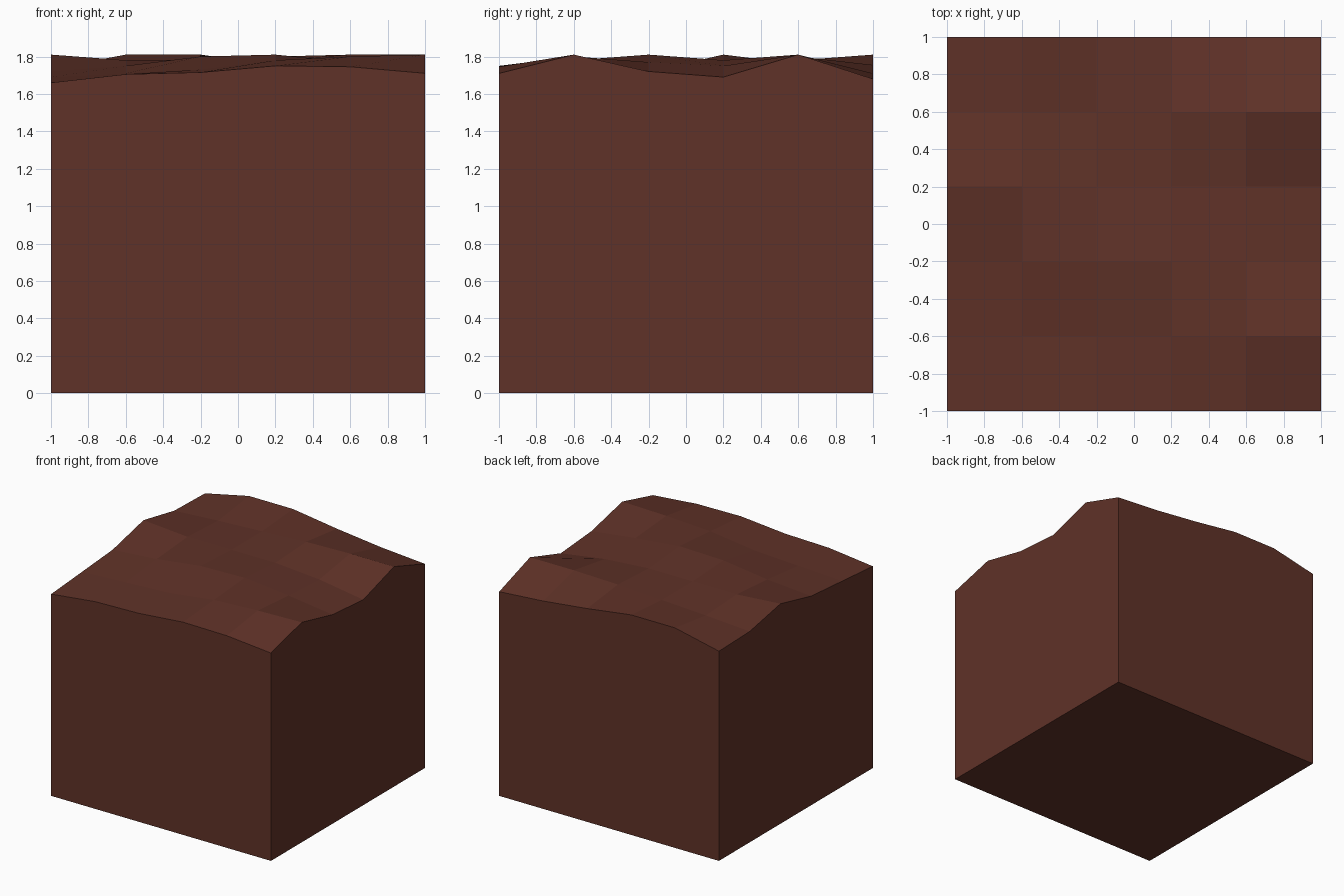
import bpy, bmesh

if "Cube" in bpy.data.objects:
    bpy.data.objects.remove(bpy.data.objects["Cube"])

# Height of the uneven soil surface: rows run front to back, columns left to right
HEIGHTS = [
    [1.66, 1.705, 1.715, 1.75, 1.745, 1.71],
    [1.69, 1.71, 1.73, 1.78, 1.80, 1.81],
    [1.72, 1.75, 1.80, 1.81, 1.77, 1.72],
    [1.81, 1.78, 1.78, 1.78, 1.75, 1.69],
    [1.735, 1.76, 1.78, 1.80, 1.81, 1.81],
    [1.725, 1.81, 1.81, 1.755, 1.71, 1.68],
]
N = len(HEIGHTS)
STEP = 2 / (N - 1)

soil = bpy.data.materials.new("dark brown soil")
soil.diffuse_color = (0.117, 0.032, 0.021, 1)
soil.use_nodes = True
soil.node_tree.nodes["Principled BSDF"].inputs["Base Color"].default_value = soil.diffuse_color

bm = bmesh.new()

# Lumpy top surface
top = [[bm.verts.new((-1 + i * STEP, -1 + j * STEP, HEIGHTS[j][i]))
        for i in range(N)] for j in range(N)]
for j in range(N - 1):
    for i in range(N - 1):
        bm.faces.new((top[j][i], top[j][i + 1], top[j + 1][i + 1], top[j + 1][i]))

# Straight sides: extrude the rim down to the ground
rim = [e for e in bm.edges if e.is_boundary]
skirt = bmesh.ops.extrude_edge_only(bm, edges=rim)["geom"]
for v in skirt:
    if isinstance(v, bmesh.types.BMVert):
        v.co.z = 0

# Flat underside
bmesh.ops.holes_fill(bm, edges=[e for e in bm.edges if e.is_boundary], sides=0)
bmesh.ops.recalc_face_normals(bm, faces=bm.faces)

mesh = bpy.data.meshes.new("soil_block")
bm.to_mesh(mesh)
bm.free()
mesh.materials.append(soil)
bpy.context.collection.objects.link(bpy.data.objects.new("soil_block", mesh))
